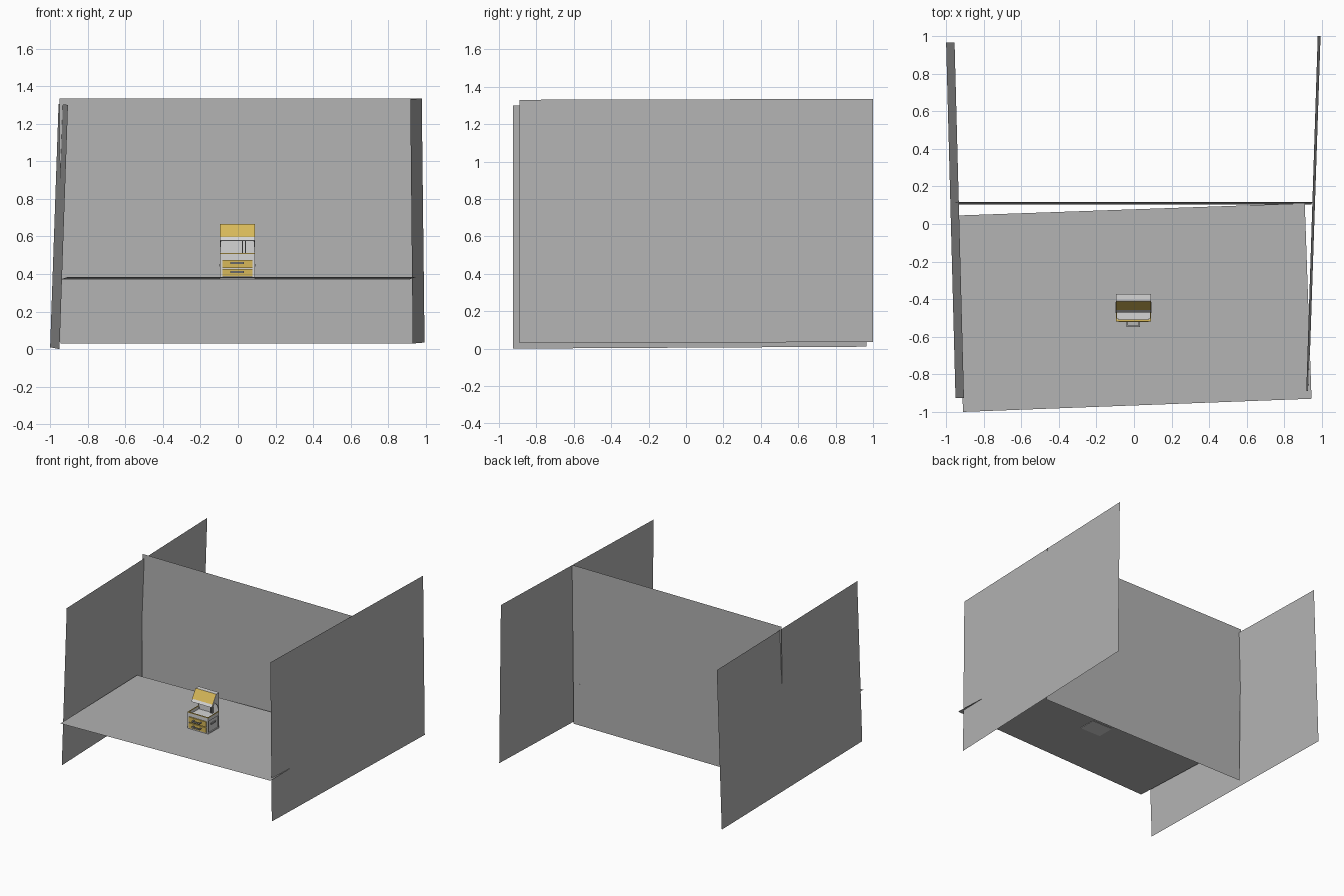
import bpy, bmesh
from mathutils import Vector

if "Cube" in bpy.data.objects:
    bpy.data.objects.remove(bpy.data.objects["Cube"], do_unlink=True)


def material(name, r, g, b):
    m = bpy.data.materials.new(name)
    m.use_nodes = True
    m.diffuse_color = (r, g, b, 1)
    m.node_tree.nodes["Principled BSDF"].inputs["Base Color"].default_value = (r, g, b, 1)
    return m


wall_grey = material("wall grey", 0.45, 0.45, 0.45)
light_grey = material("light grey", 0.66, 0.66, 0.66)
handle_grey = material("handle grey", 0.36, 0.36, 0.36)
yellow = material("yellow", 0.68, 0.48, 0.1)


def finish(bm, name, mat):
    bmesh.ops.recalc_face_normals(bm, faces=bm.faces)
    me = bpy.data.meshes.new(name)
    bm.to_mesh(me)
    bm.free()
    me.materials.append(mat)
    ob = bpy.data.objects.new(name, me)
    bpy.context.collection.objects.link(ob)
    return ob


def sheet(name, corners, mat=wall_grey):
    """Single flat panel through four corners."""
    bm = bmesh.new()
    bm.faces.new([bm.verts.new(c) for c in corners])
    return finish(bm, name, mat)


def box(name, x, y, z, mat):
    """Block given by its extent on each axis."""
    bm = bmesh.new()
    bmesh.ops.create_cube(bm, size=1)
    for v in bm.verts:
        v.co = Vector([(a + b) / 2 + c * (b - a) for (a, b), c in zip((x, y, z), v.co)])
    return finish(bm, name, mat)


def extrude_x(name, profile, x0, x1, mat):
    """Side profile in y and z, swept along x."""
    bm = bmesh.new()
    face = bm.faces.new([bm.verts.new((x0, y, z)) for y, z in profile])
    res = bmesh.ops.extrude_face_region(bm, geom=[face])
    verts = [g for g in res["geom"] if isinstance(g, bmesh.types.BMVert)]
    bmesh.ops.translate(bm, verts=verts, vec=(x1 - x0, 0, 0))
    return finish(bm, name, mat)


# Large thin panels, each slightly askew
sheet("left_panel_far", [(-0.95, -0.925, 0), (-0.905, -0.925, 1.3),
                         (-0.955, 0.965, 1.305), (-1, 0.965, 0.01)])
sheet("right_panel", [(0.93, -0.89, 0.03), (0.917, -0.89, 1.33),
                      (0.978, 1, 1.335), (0.993, 1, 0.035)])
sheet("back_panel", [(-0.945, 0.105, 0.03), (0.945, 0.105, 0.03),
                     (0.95, 0.118, 1.335), (-0.95, 0.118, 1.335)])
sheet("floor_panel", [(-0.91, -1, 0.383), (0.945, -0.93, 0.383),
                      (0.909, 0.11, 0.37), (-0.946, 0.045, 0.37)])

# Chest body
L, R, F, B = -0.096, 0.09, -0.515, -0.372
MID = (L + R) / 2
box("chest_base", (L, R), (F, B), (0.373, 0.385), light_grey)
box("chest_core", (L + 0.006, R - 0.006), (F + 0.006, B), (0.385, 0.485), light_grey)
for side, x in (("right", L), ("left", R - 0.013)):
    for end, y in (("front", F), ("back", B - 0.013)):
        box(f"{end}_{side}_post", (x, x + 0.013), (y, y + 0.013), (0.385, 0.505), light_grey)
for side, x in (("right", L), ("left", R - 0.006)):
    box(f"{side}_wall_top", (x, x + 0.006), (F, B), (0.48, 0.507), light_grey)
    box(f"{side}_rim", (x, x + 0.006), (F, B), (0.507, 0.512), yellow)
box("front_wall_top", (L, R), (F, F + 0.006), (0.477, 0.507), light_grey)
box("front_rim", (L, R), (F - 0.003, F + 0.006), (0.507, 0.512), yellow)

# Drawers with pull handles
for name, z0, z1 in (("lower", 0.387, 0.427), ("upper", 0.433, 0.475)):
    box(name + "_drawer", (L + 0.014, R - 0.014), (F - 0.006, F + 0.01), (z0, z1), yellow)
    zc = (z0 + z1) / 2 + 0.004
    box(name + "_handle", (MID - 0.036, MID + 0.036), (-0.548, -0.541), (zc - 0.005, zc + 0.005), handle_grey)
    for s in (-1, 1):
        x = MID + s * 0.032
        box(name + "_handle_stem", (x - 0.004, x + 0.004), (-0.542, F), (zc - 0.004, zc + 0.004), handle_grey)

# Side grips
for side, x0, x1 in (("right", L - 0.003, L + 0.006), ("left", R - 0.006, R + 0.003)):
    box(side + "_grip", (x0, x1), (-0.475, -0.415), (0.44, 0.452), handle_grey)

# Raised lid with yellow sloping cover, carried by the back plate
box("back_plate", (L, R), (B - 0.006, B), (0.485, 0.66), light_grey)
extrude_x("lid", [(-0.47, 0.577), (-0.456, 0.597), (-0.411, 0.665), (B, 0.665),
                  (B, 0.645), (-0.405, 0.64), (-0.447, 0.575)], L, R, light_grey)
sheet("lid_cover", [(L, -0.4575, 0.597), (R, -0.4575, 0.597),
                    (R, -0.4125, 0.666), (L, -0.4125, 0.666)], yellow)

# Lid struts
for x in (0.02, 0.036):
    box("lid_strut", (x, x + 0.006), (-0.392, -0.38), (0.485, 0.645), handle_grey)
for x in (L, R - 0.005):
    extrude_x("lid_cheek", [(B, 0.5), (B, 0.665), (-0.411, 0.665), (-0.44, 0.61), (-0.395, 0.57)],
              x, x + 0.005, light_grey)
